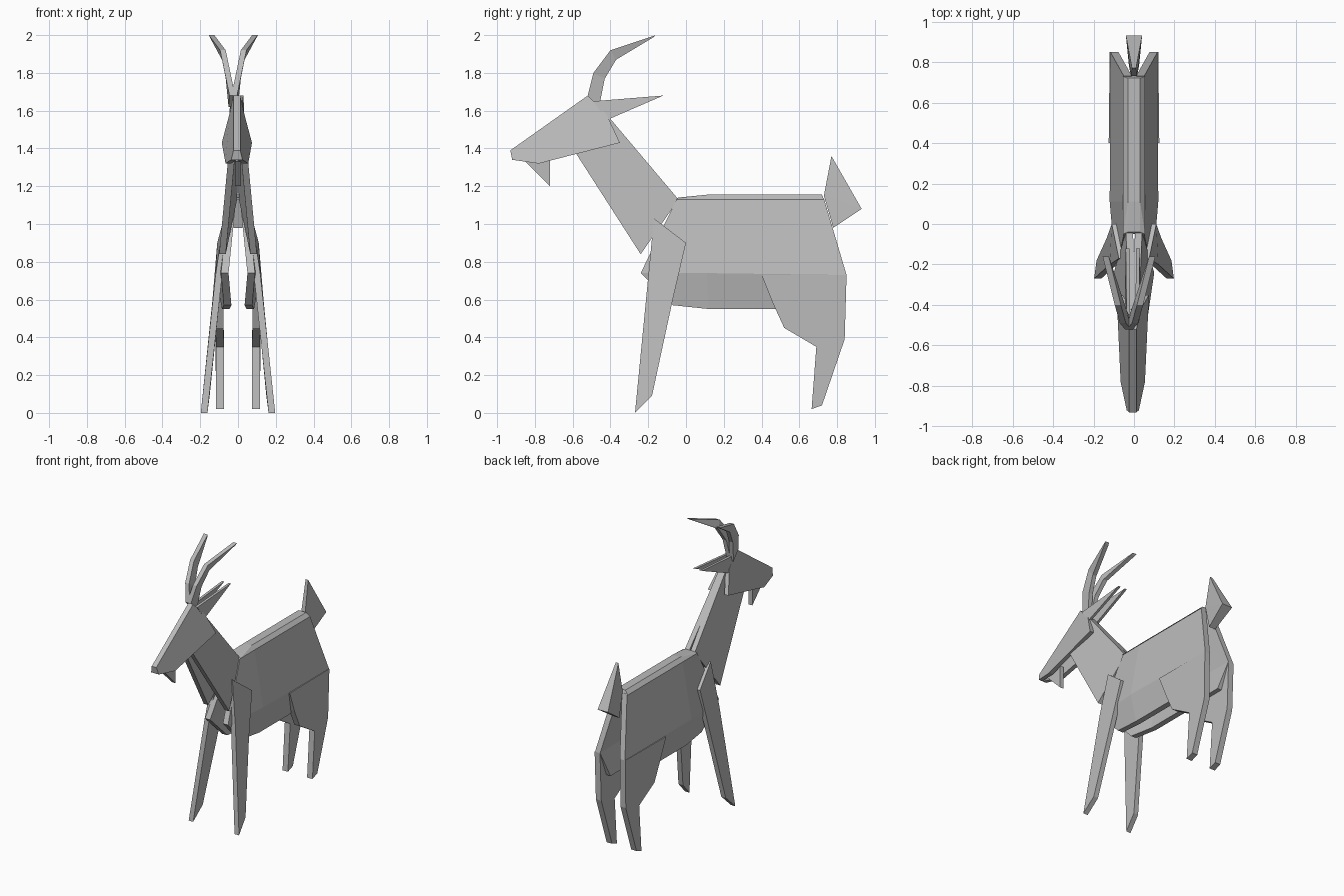
import bpy
import bmesh

cube = bpy.data.objects.get("Cube")
if cube:
    bpy.data.objects.remove(cube, do_unlink=True)

grey = bpy.data.materials.new("plain_grey")
grey.use_nodes = True
colour = (0.5, 0.5, 0.5, 1)
grey.diffuse_color = colour
grey.node_tree.nodes["Principled BSDF"].inputs["Base Color"].default_value = colour


def finish(name, bm):
    bmesh.ops.recalc_face_normals(bm, faces=bm.faces[:])
    mesh = bpy.data.meshes.new(name)
    bm.to_mesh(mesh)
    bm.free()
    mesh.materials.append(grey)
    bpy.context.collection.objects.link(bpy.data.objects.new(name, mesh))


def plate(name, rows, thick, side, centre=0):
    """One outline, or a grid of rows, thickened towards the middle."""
    bm = bmesh.new()
    grid = [[bm.verts.new((centre + side * x, y, z)) for x, y, z in row] for row in rows]
    if len(grid) == 1:
        bm.faces.new(grid[0])
    for a, b in zip(grid, grid[1:]):
        for i in range(len(a) - 1):
            bm.faces.new((a[i], a[i + 1], b[i + 1], b[i]))
    made = bmesh.ops.extrude_face_region(bm, geom=bm.faces[:], use_keep_orig=True)
    moved = [v for v in made["geom"] if isinstance(v, bmesh.types.BMVert)]
    bmesh.ops.translate(bm, verts=moved, vec=(-side * thick, 0, 0))
    finish(name, bm)


def pair(name, rows, thick, centre=0):
    plate("left_" + name, rows, thick, 1, centre)
    plate("right_" + name, rows, thick, -1, centre)


def hull(name, points):
    """Closed wedge, with each point mirrored across the middle."""
    bm = bmesh.new()
    for x, y, z in points:
        for side in (1, -1) if x else (1,):
            bm.verts.new((side * x, y, z))
    bmesh.ops.convex_hull(bm, input=bm.verts[:])
    finish(name, bm)


# Body: two open flanks leaning against a ridge
pair("flank", [
    [(.05, -.05, 1.13), (.05, .11, 1.135), (.05, .73, 1.135)],
    [(.09, -.24, .74), (.12, .11, .74), (.117, .85, .73)],
    [(.075, -.07, .57), (.085, .12, .55), (.085, .78, .55)],
], .04)
hull("back_ridge", [(.055, -.05, 1.13), (.03, -.04, 1.14), (.03, .11, 1.155),
                    (.03, .72, 1.155), (.055, .73, 1.13)])

# Neck and head, both folded along the top and open below
pair("neck", [[(.025, -.42, 1.58), (.04, -.04, 1.13),
               (.1, -.24, .84), (.05, -.58, 1.37)]], .035)
pair("head", [[(.018, -.52, 1.68), (.018, -.93, 1.39), (.03, -.92, 1.34),
               (.06, -.78, 1.32), (.08, -.35, 1.43), (.04, -.42, 1.58)]], .03, -.006)

# Ears, horns and beard
pair("ear", [[(.03, -.49, 1.65), (.035, -.12, 1.68), (.04, -.42, 1.55)]], .018, -.006)
pair("horn", [
    [(.02, -.52, 1.68), (.045, -.49, 1.8), (.07, -.4, 1.92), (.13, -.16, 2)],
    [(.025, -.46, 1.62), (.04, -.43, 1.77), (.06, -.37, 1.87), (.125, -.17, 1.99)],
], .03, -.025)
plate("beard", [[(.015, -.85, 1.33), (.015, -.72, 1.36), (.015, -.72, 1.2)]], .03, 1)

# Legs
pair("front_leg", [[(.075, -.17, 1.03), (.11, 0, .9), (.135, -.07, .6),
                    (.185, -.18, .09), (.197, -.27, 0), (.12, -.2, .72)]], .035)
pair("hind_leg", [[(.125, .4, .73), (.12, .85, .73), (.117, .84, .39), (.117, .72, .04),
                   (.117, .665, .02), (.117, .69, .35), (.118, .52, .45),
                   (.12, .46, .58)]], .042)

# Tail
hull("tail", [(.01, .77, 1.36), (.04, .93, 1.08), (.025, .78, .98), (.015, .73, 1.15)])
